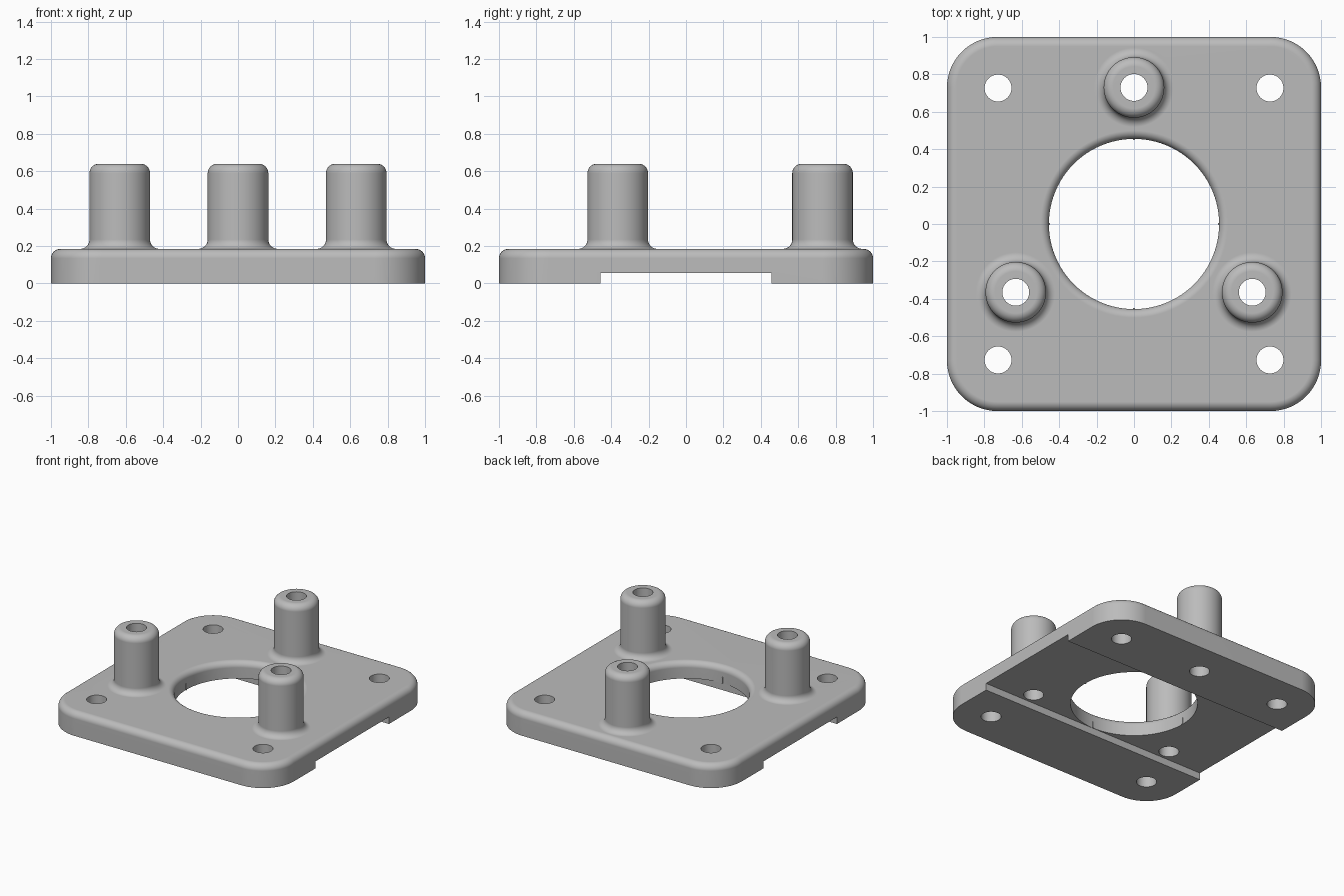
import bpy
import bmesh
from math import sin, cos, pi, radians
from mathutils import Matrix, Vector

cube = bpy.data.objects.get("Cube")
if cube:
    bpy.data.objects.remove(cube, do_unlink=True)

PLATE_TOP, BOSS_TOP = 0.185, 0.64
FILLET = 0.05
HOLE_R, BOSS_R, SCREW_R = 0.455, 0.162, 0.072

grey = bpy.data.materials.new("grey")
grey.use_nodes = True
colour = (0.5, 0.5, 0.5, 1)
grey.diffuse_color = colour
grey.node_tree.nodes["Principled BSDF"].inputs["Base Color"].default_value = colour


def make_object(name, bm):
    bmesh.ops.recalc_face_normals(bm, faces=bm.faces)
    mesh = bpy.data.meshes.new(name)
    bm.to_mesh(mesh)
    bm.free()
    mesh.materials.append(grey)
    obj = bpy.data.objects.new(name, mesh)
    bpy.context.collection.objects.link(obj)
    return obj


def arc(cx, cz, r, start, end, steps=8):
    angles = [radians(start + (end - start) * i / steps) for i in range(steps + 1)]
    return [(cx + r * cos(a), cz + r * sin(a)) for a in angles]


def lathe(name, profile, x=0, y=0, sides=64):
    """Closed solid of revolution from (radius, height) points."""
    bm = bmesh.new()
    rings = [[bm.verts.new((x + r * cos(2 * pi * i / sides), y + r * sin(2 * pi * i / sides), z))
              for i in range(sides)] for r, z in profile]
    for low, high in zip(rings, rings[1:]):
        for i in range(sides):
            j = (i + 1) % sides
            bm.faces.new((low[i], low[j], high[j], high[i]))
    bm.faces.new(rings[0][::-1])
    bm.faces.new(rings[-1])
    return make_object(name, bm)


def box(name, centre, size):
    bm = bmesh.new()
    bmesh.ops.create_cube(bm, size=1, matrix=Matrix.Translation(centre) @ Matrix.Diagonal((*size, 1)))
    return make_object(name, bm)


def combine(target, tool, operation):
    mod = target.modifiers.new(operation.title(), "BOOLEAN")
    mod.operation, mod.object, mod.solver = operation, tool, "EXACT"
    bpy.context.view_layer.objects.active = target
    bpy.ops.object.modifier_apply(modifier=mod.name)
    bpy.data.objects.remove(tool, do_unlink=True)


# Base plate: rounded corners and a rounded upper rim
bm = bmesh.new()
corner = 0.27
outline = []
for k, (sx, sy) in enumerate([(1, 1), (-1, 1), (-1, -1), (1, -1)]):
    outline += arc(sx * (1 - corner), sy * (1 - corner), corner, 90 * k, 90 * k + 90, 16)
loop = [bm.verts.new((x, y, 0)) for x, y in outline]
base = bm.faces.new(loop)
top = bmesh.ops.extrude_face_region(bm, geom=[base])["geom"]
bmesh.ops.translate(bm, vec=(0, 0, PLATE_TOP), verts=[v for v in top if isinstance(v, bmesh.types.BMVert)])
rim = [e for e in bm.edges if all(v.co.z > PLATE_TOP / 2 for v in e.verts)]
bmesh.ops.bevel(bm, geom=rim, offset=FILLET, segments=8, profile=0.5, affect="EDGES")
plate = make_object("mounting_plate", bm)

# Three standoffs with flared feet and rounded tops
boss_centres = [(0.73 * cos(radians(a)), 0.73 * sin(radians(a))) for a in (90, 210, 330)]
foot = BOSS_R + FILLET
boss_profile = ([(foot, PLATE_TOP - 0.06), (foot, PLATE_TOP - 0.002)]
                + arc(foot, PLATE_TOP + FILLET, FILLET, 270, 180)
                + arc(BOSS_R - FILLET, BOSS_TOP - FILLET, FILLET, 0, 90))
for x, y in boss_centres:
    combine(plate, lathe("standoff", boss_profile, x, y), "UNION")

# Central opening with a rounded upper lip
lip = 0.045
opening = ([(HOLE_R, -0.1)] + arc(HOLE_R + lip, PLATE_TOP - lip, lip, 180, 90)
           + [(HOLE_R + lip, PLATE_TOP + 0.1)])
combine(plate, lathe("opening_cutter", opening, sides=96), "DIFFERENCE")

# Channel across the underside
combine(plate, box("channel_cutter", (0, 0, -0.02), (3, 0.914, 0.15)), "DIFFERENCE")

# Screw holes in the corners and through the standoffs
corners = [(sx * 0.727, sy * 0.727) for sx in (-1, 1) for sy in (-1, 1)]
for x, y in corners + boss_centres:
    combine(plate, lathe("screw_cutter", [(SCREW_R, -0.1), (SCREW_R, 1)], x, y, 40), "DIFFERENCE")

# Smooth rounded surfaces, keeping flats flat
plate.select_set(True)
bpy.context.view_layer.objects.active = plate
bpy.ops.object.shade_smooth_by_angle(angle=radians(35))
weighted = plate.modifiers.new("Weighted normals", "WEIGHTED_NORMAL")
weighted.keep_sharp = True

# Tiny ribs on the wall of the opening
for k in range(4):
    d = Vector((cos(k * pi / 2), sin(k * pi / 2), 0))
    rib = box("opening_rib", d * HOLE_R + Vector((0, 0, 0.08)), (0.012, 0.012, 0.05))
